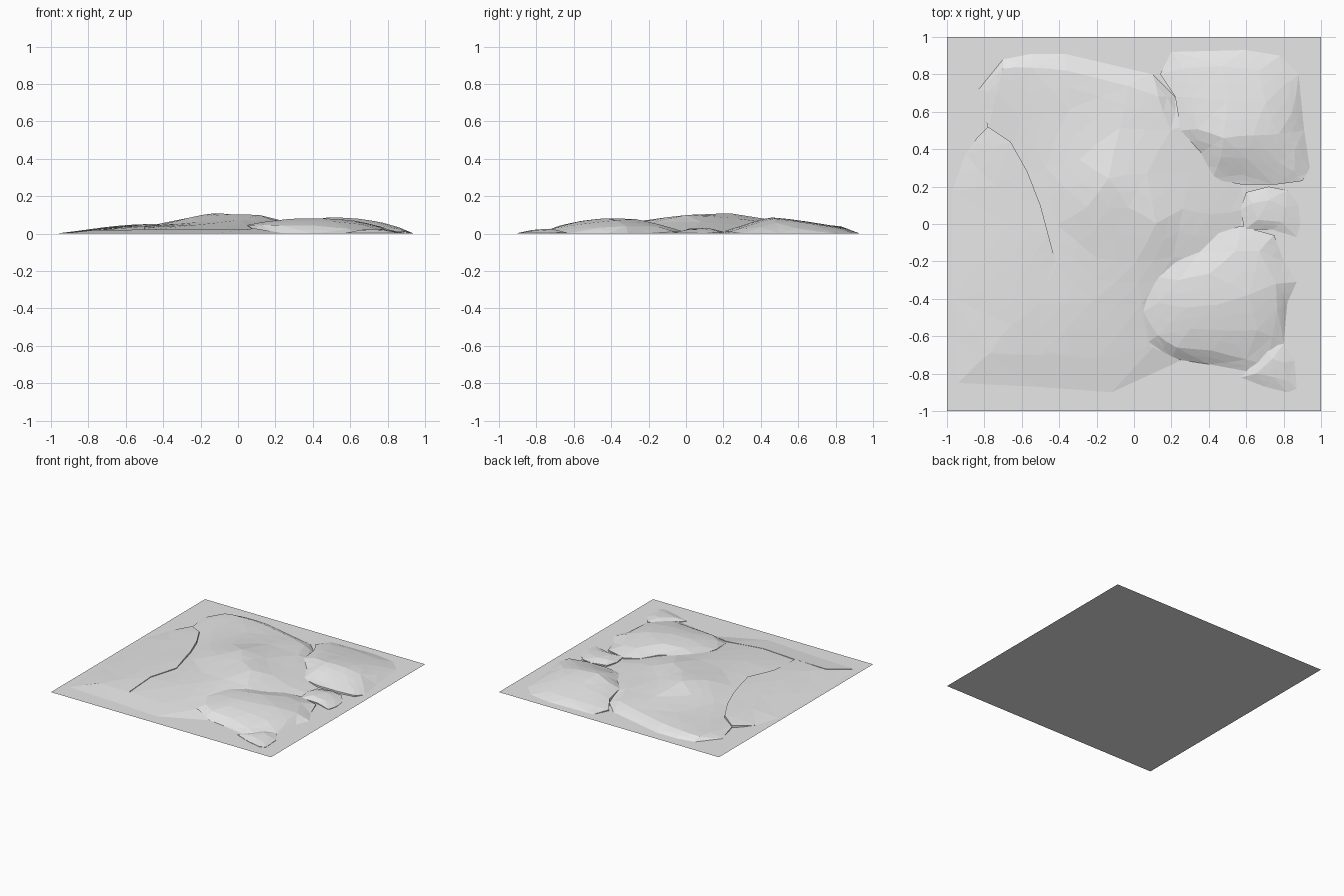
import bpy
import bmesh
from mathutils import Vector
from mathutils.geometry import delaunay_2d_cdt

default = bpy.data.objects.get("Cube")
if default:
    bpy.data.objects.remove(default, do_unlink=True)

UNIT = 0.01  # points below are written in hundredths

grey = bpy.data.materials.new("plain_grey")
grey.use_nodes = True
colour = (0.8, 0.8, 0.8, 1)
grey.diffuse_color = colour
grey.node_tree.nodes["Principled BSDF"].inputs["Base Color"].default_value = colour


def add_object(name, bm):
    """Turn a bmesh into a flat-shaded grey object."""
    mesh = bpy.data.meshes.new(name)
    bm.to_mesh(mesh)
    bm.free()
    mesh.materials.append(grey)
    obj = bpy.data.objects.new(name, mesh)
    bpy.context.collection.objects.link(obj)
    return obj


def mound(name, outline, crests, soften=0.4):
    """Relief part: an outline and inner crest points, joined into facets,
    refined once, softened, and closed down to the ground by a skirt."""
    points = [Vector(p) * UNIT for p in outline + crests]
    border = list(range(len(outline)))
    flat, _, faces, source, _, _ = delaunay_2d_cdt(
        [p.to_2d() for p in points], [], [border], 1, 1e-5)

    bm = bmesh.new()
    verts = []
    for co, origin in zip(flat, source):
        height = points[origin[0]].z if origin else 0
        verts.append(bm.verts.new((co.x, co.y, height)))
    for face in faces:
        bm.faces.new([verts[i] for i in face])
    bm.normal_update()

    # Refine and soften the inside, keeping the border crisp
    bmesh.ops.subdivide_edges(bm, edges=bm.edges[:], cuts=1, use_grid_fill=True)
    inside = [v for v in bm.verts if not v.is_boundary]
    bmesh.ops.smooth_vert(bm, verts=inside, factor=soften,
                          use_axis_x=True, use_axis_y=True, use_axis_z=True)

    # Skirt below every raised border edge
    raised = [e for e in bm.edges if e.is_boundary
              and max(v.co.z for v in e.verts) > UNIT / 10]
    if raised:
        skirt = bmesh.ops.extrude_edge_only(bm, edges=raised)["geom"]
        for v in skirt:
            if isinstance(v, bmesh.types.BMVert):
                v.co.z = 0
        bmesh.ops.remove_doubles(bm, verts=bm.verts[:], dist=UNIT / 100)
    bmesh.ops.recalc_face_normals(bm, faces=bm.faces[:])
    if sum(f.normal.z * f.calc_area() for f in bm.faces) < 0:
        bmesh.ops.reverse_faces(bm, faces=bm.faces[:])
    return add_object(name, bm)


# Square ground sheet
bm = bmesh.new()
bmesh.ops.create_grid(bm, x_segments=1, y_segments=1, size=1)
add_object("ground_sheet", bm)

# Large central hill with its long back crest
mound("central_hill", [
    (-83, 72, 0), (-70, 88, 0), (-55, 91, 0), (-37, 91, 0), (10, 80, 0),
    (22, 68, 0), (45, 60, 0), (55, 30, 0), (60, 8, 0), (50, -20, 0),
    (30, -40, 0), (25, -73, 0), (-12, -90, 0), (-52, -87, 0),
    (-70, -60, 0), (-66, -20, 0), (-72, 20, 0), (-78, 51, 1),
], [
    (-74, 71, 2.5), (-70, 84, 3), (-55, 85, 3.8), (-37, 83, 4.2),
    (0, 74, 4.6), (14, 69, 4.4), (-60, 55, 3), (-35, 62, 5), (-8, 52, 6.4),
    (-48, 30, 4), (-30, 34, 7), (-14, 24, 11.3), (6, 27, 8.2), (20, 50, 5.2),
    (-40, 0, 5), (-25, 8, 9), (-2, 10, 10.6), (12, 0, 10.4), (27, 8, 6.2),
    (30, 28, 4.4), (42, 5, 3.4), (-42, -20, 4.4), (-20, -20, 6),
    (2, -20, 7.4), (20, -18, 6.2), (-50, -42, 3.6), (-22, -42, 4.6),
    (4, -43, 5), (-50, -70, 1.8), (-18, -72, 2), (8, -66, 2.4),
])

# Long low slope on the right-hand flank, ending in a thin ledge
mound("flank_slope", [
    (-97, 18, 0), (-90, 38, 0), (-84, 46, 1), (-78, 52, 2), (-66, 44, 4),
    (-57, 28, 4.7), (-50, 10, 5), (-46, -5, 5.2), (-42, -20, 4.8),
    (-50, -42, 3.9), (-50, -70, 2.1), (-50, -87, 0), (-94, -85, 0),
    (-97, -40, 0),
], [
    (-80, 40, 2.2), (-75, 20, 3), (-66, 0, 3.7), (-80, -20, 2),
    (-62, -32, 3.6), (-78, -69, 1.7), (-65, -55, 2.7),
])

# Front apron band below the central hill
mound("front_apron", [
    (-94, -85, 0), (-78, -70, 1.8), (-50, -70, 2.1), (-20, -72, 2.2),
    (10, -66, 2.6), (25, -73, 0), (-12, -90, 0), (-52, -87, 0),
], [], 0)

# Rounded hill at the back left, with a steep front face
mound("back_hill", [
    (20, 92, 0), (60, 93, 0), (78, 90, 0), (88, 80, 0), (91, 50, 0),
    (94, 30, 0), (90, 23, 1), (75, 21, 1.5), (58, 21, 1.5), (42, 24, 1.8),
    (36, 38, 3), (25, 50, 4), (22, 68, 3.2), (14, 80, 1),
], [
    (26, 84, 2.6), (48, 85, 3.2), (68, 83, 2.8), (82, 75, 2), (30, 68, 5),
    (50, 66, 6.4), (70, 65, 5.8), (85, 58, 2.8), (33, 50, 6.6),
    (48, 46, 9.2), (64, 47, 8.4), (77, 48, 6.2), (86, 40, 3.6),
    (46, 36, 6.4), (60, 35, 6), (78, 32, 4), (86, 28, 2.6), (58, 26, 2.6),
])

# Rounded hill at the front left, cut off by a cliff
mound("front_hill", [
    (10, -28, 5), (22, -20, 5), (35, -15, 4), (45, -5, 2.2), (57, -1, 1),
    (75, -6, 1), (80, -20, 0), (87, -31, 0), (82, -42, 0), (80, -64, 0),
    (72, -76, 0), (62, -79, 0), (40, -75, 0), (20, -72, 0), (8, -63, 2.4),
    (5, -47, 4.6),
], [
    (13, -42, 6.2), (12, -60, 4.6), (22, -66, 4.6), (42, -68, 4.2),
    (60, -73, 2.4), (24, -30, 7.4), (40, -26, 7.8), (55, -14, 5),
    (67, -14, 3.6), (28, -45, 8), (45, -43, 8.3), (62, -38, 7.2),
    (76, -32, 4), (77, -45, 3.2), (30, -56, 6.8), (50, -57, 6.6),
    (66, -57, 5), (74, -60, 2.6),
], 0.25)

# Two small knobs along the left side
mound("side_knob", [
    (57, 8, 1), (60, 17, 1), (72, 20, 1), (82, 18, 0.8), (88, 10, 0),
    (89, 0, 0.4), (87, -7, 0.4), (74, -3, 0.8), (59, -3, 1),
], [
    (63, 11, 2.8), (72, 13, 2.8), (81, 9, 2), (66, 2, 3), (79, 1, 2.2),
], 0.2)
mound("corner_knob", [
    (57, -82, 0.3), (64, -75, 0.8), (70, -66, 1), (80, -64, 0.6),
    (86, -73, 0.3), (87, -88, 0.2), (82, -90, 0.3), (70, -87, 0.2),
], [
    (65, -80, 2), (74, -72, 2.7), (80, -74, 2), (75, -82, 2), (82, -84, 1.3),
], 0.2)
